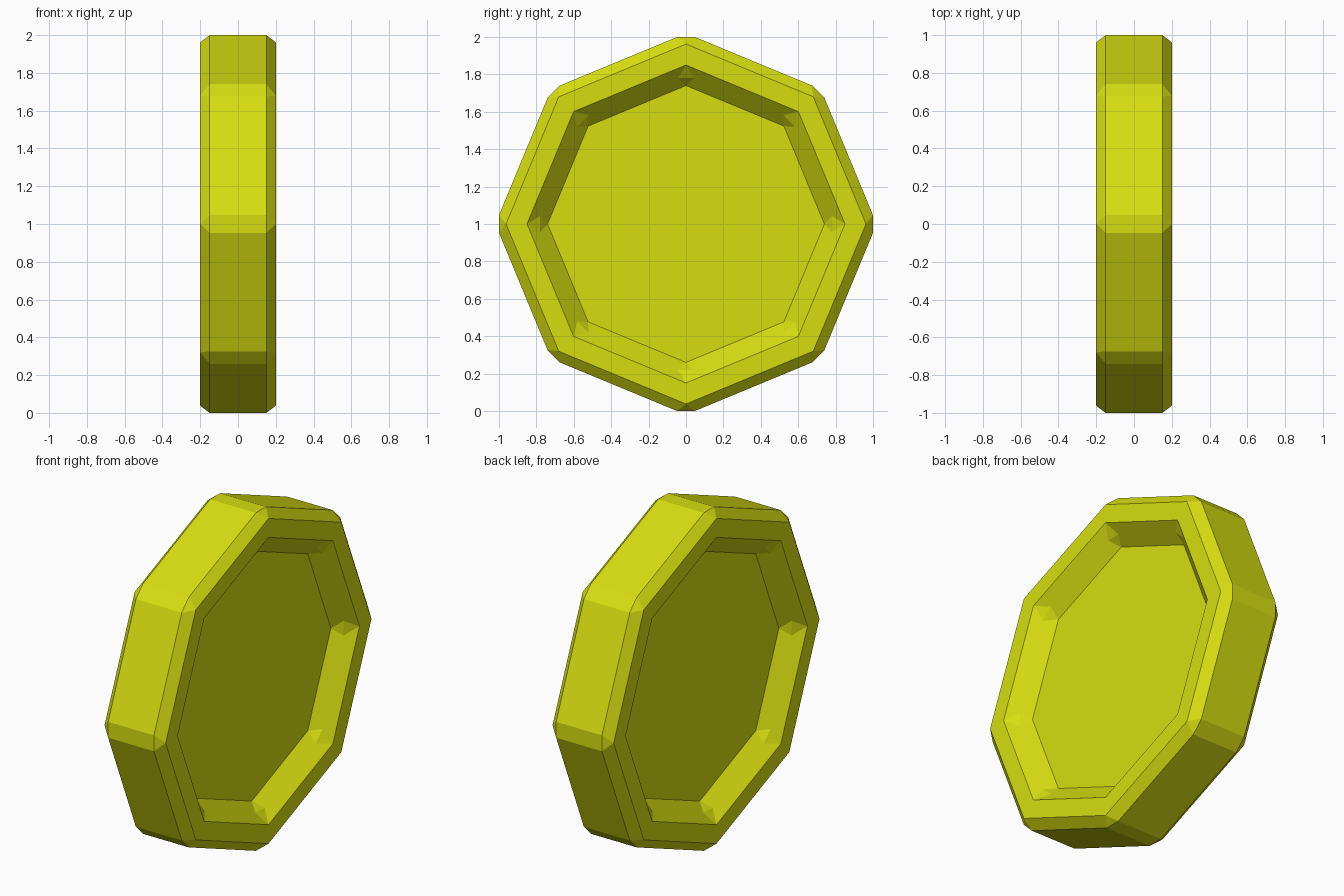
import bpy
import bmesh
import math

if "Cube" in bpy.data.objects:
    bpy.data.objects.remove(bpy.data.objects["Cube"])

N = 8                      # octagonal coin, corners on the axes
FACE_X, EDGE_X = 0.20, 0.15
FLOOR_X = 0.09
OUT_R, FACE_R, RIM_R, FLOOR_R = 1.0, 0.962, 0.85, 0.74
CHAMFER = 0.047            # half width of the cut corners
MID_R, MID_X, MID_W = 0.78, 0.145, 0.043

bm = bmesh.new()


def point(x, r, i, side=0.0):
    """Point at corner i, radius r, shifted sideways along the tangent."""
    a = math.tau * i / N
    y = r * math.cos(a) - side * math.sin(a)
    z = r * math.sin(a) + side * math.cos(a)
    return bm.verts.new((x, y, z + 1.0))


def ring(x, r, side=0.0):
    return [point(x, r, i, side) for i in range(N)]


# Each side of the coin: bevelled rim, sloped recess with filled corners, flat floor
edges = []
for s in (1, -1):
    lo = ring(s * EDGE_X, OUT_R, -CHAMFER)
    hi = ring(s * EDGE_X, OUT_R, CHAMFER)
    face = ring(s * FACE_X, FACE_R)
    rim = ring(s * FACE_X, RIM_R)
    mid_lo = ring(s * MID_X, MID_R, -MID_W)
    mid_hi = ring(s * MID_X, MID_R, MID_W)
    floor = ring(s * FLOOR_X, FLOOR_R)
    for i in range(N):
        j = (i + 1) % N
        bm.faces.new((lo[i], hi[i], face[i]))                    # corner tip
        bm.faces.new((hi[i], lo[j], face[j], face[i]))           # outer bevel
        bm.faces.new((face[i], face[j], rim[j], rim[i]))         # flat rim
        bm.faces.new((rim[i], rim[j], mid_lo[j], floor[j],
                      floor[i], mid_hi[i]))                      # recess wall
        bm.faces.new((rim[i], mid_lo[i], mid_hi[i]))             # corner fill
        bm.faces.new((floor[i], mid_lo[i], mid_hi[i]))
    bm.faces.new(floor)
    edges.append((lo, hi))

# Outer band joining the two sides
(lo_a, hi_a), (lo_b, hi_b) = edges
for i in range(N):
    j = (i + 1) % N
    bm.faces.new((lo_a[i], hi_a[i], hi_b[i], lo_b[i]))
    bm.faces.new((hi_a[i], lo_a[j], lo_b[j], hi_b[i]))

bmesh.ops.recalc_face_normals(bm, faces=bm.faces)
mesh = bpy.data.meshes.new("coin")
bm.to_mesh(mesh)
bm.free()

gold = bpy.data.materials.new("yellow gold")
gold.diffuse_color = (0.68, 0.73, 0.005, 1.0)
gold.use_nodes = True
gold.node_tree.nodes["Principled BSDF"].inputs["Base Color"].default_value = gold.diffuse_color
mesh.materials.append(gold)
bpy.context.collection.objects.link(bpy.data.objects.new("coin", mesh))
